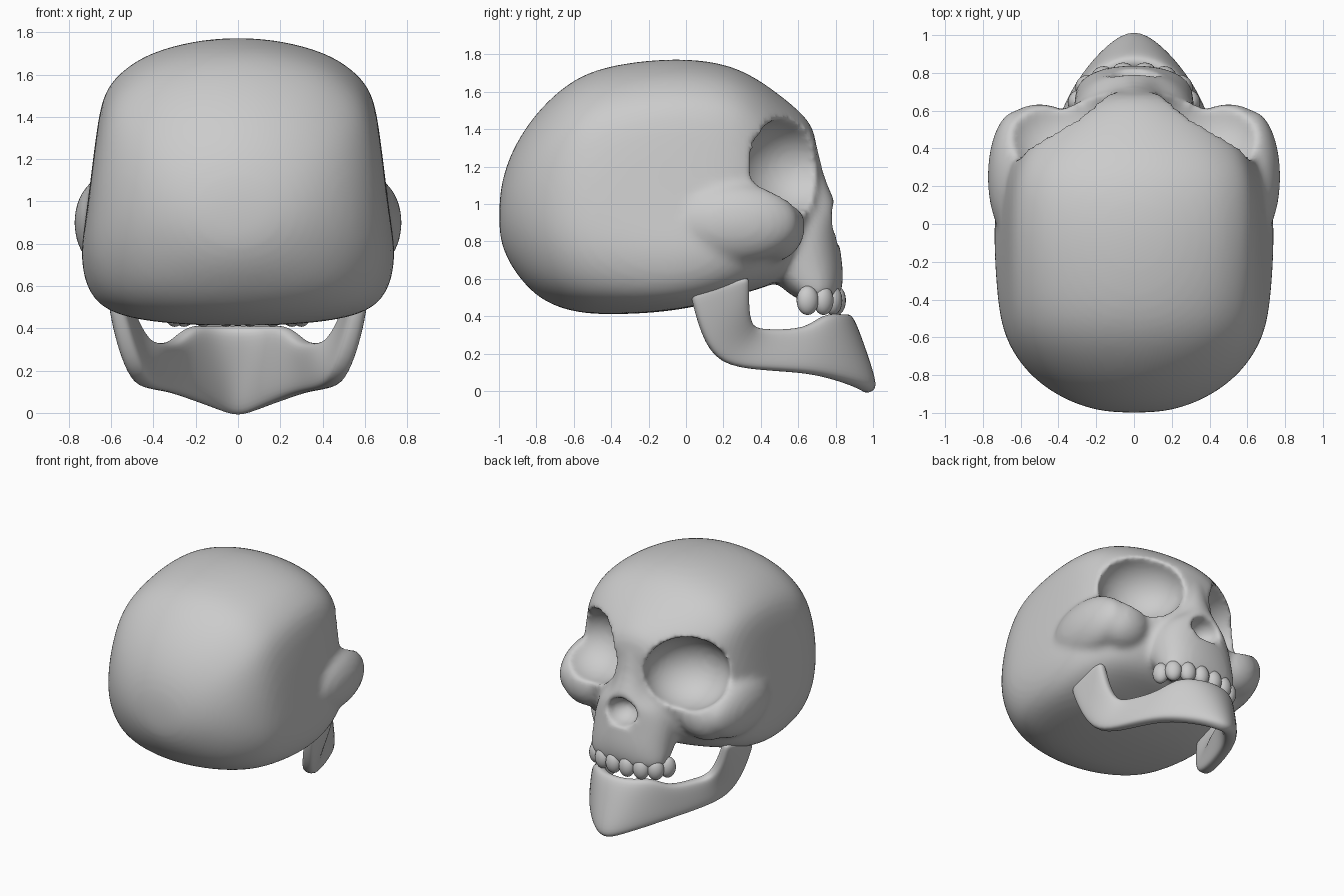
import bpy, bmesh, math
from mathutils import Vector, Matrix

if "Cube" in bpy.data.objects:
    bpy.data.objects.remove(bpy.data.objects["Cube"])


def loft(bm, rings):
    vr = [[bm.verts.new(p) for p in r] for r in rings]
    n = len(vr[0])
    for a, b in zip(vr, vr[1:]):
        for i in range(n):
            j = (i + 1) % n
            bm.faces.new((a[i], a[j], b[j], b[i]))
    bm.faces.new(vr[0])
    bm.faces.new(vr[-1])


def ball(bm, c, r, rz=0.0, u=20, v=14):
    m = Matrix.Translation(c) @ Matrix.Rotation(rz, 4, 'Z') @ Matrix.Diagonal((*r, 1))
    bmesh.ops.create_uvsphere(bm, u_segments=u, v_segments=v, radius=1, matrix=m)


def both(bm, c, r, rz=0.0, **k):
    ball(bm, c, r, rz, **k)
    ball(bm, (-c[0], c[1], c[2]), r, -rz, **k)


def finish(bm, name):
    bmesh.ops.recalc_face_normals(bm, faces=bm.faces[:])
    me = bpy.data.meshes.new(name)
    bm.to_mesh(me)
    bm.free()
    for p in me.polygons:
        p.use_smooth = True
    ob = bpy.data.objects.new(name, me)
    bpy.context.collection.objects.link(ob)
    return ob


def mod(ob, kind, **props):
    m = ob.modifiers.new(kind.lower(), kind)
    for k, v in props.items():
        setattr(m, k, v)
    bpy.context.view_layer.objects.active = ob
    bpy.ops.object.modifier_apply(modifier=m.name)


# braincase: cross-sections along y, boxy in the middle and round at the ends
PROFILE = [(1.78, 0), (1.765, .2), (1.71, .4), (1.64, .52), (1.53, .63), (1.35, .66), (1.13, .685),
           (.9, .715), (.75, .74), (.6, .725), (.48, .66), (.43, .5), (.415, .28), (.41, 0)]


def braincase_ring(y, zb, zt, w, e):
    half = []
    n = len(PROFILE) - 1
    for i, (z, x) in enumerate(PROFILE):
        a = math.pi * i / n
        t = (z - .41) / 1.37 * (1 - e) + (.5 + .5 * math.cos(a)) * e
        s = x / .74 * (1 - e) + math.sin(a) * e
        half.append(Vector((w * s, y, zb + (zt - zb) * t)))
    return half + [Vector((-p.x, p.y, p.z)) for p in half[-2:0:-1]]


SECTIONS = [(-1.0, .84, 1.03, .12, 1), (-.97, .73, 1.19, .27, 1), (-.9, .61, 1.35, .43, .9),
            (-.78, .48, 1.52, .59, .7), (-.6, .415, 1.68, .71, .4), (-.4, .405, 1.75, .74, .2),
            (-.1, .42, 1.785, .75, 0), (.15, .47, 1.77, .74, 0), (.33, .53, 1.71, .70, .1),
            (.5, .57, 1.59, .58, .4), (.62, .72, 1.49, .40, .8), (.71, .95, 1.38, .2, 1)]
bm = bmesh.new()
loft(bm, [braincase_ring(*s) for s in SECTIONS])

# upper jaw and nose bridge: horizontal sections (z, half width, front y, back y)
rings = []
for z, w, yf, yb in [(.47, .29, .81, .62), (.54, .32, .84, .52), (.66, .32, .845, .4), (.8, .33, .82, .3),
                     (.93, .29, .81, .3), (1.0, .17, .81, .3), (1.1, .13, .76, .3),
                     (1.22, .13, .72, .3), (1.42, .13, .69, .3)]:
    r = []
    for i in range(20):
        a = 2 * math.pi * i / 20
        c, s = math.cos(a), math.sin(a)
        f = lambda q: math.copysign(abs(q) ** .85, q)
        r.append(Vector((w * f(c), (yf + yb) / 2 + (yf - yb) / 2 * f(s), z)))
    rings.append(r)
loft(bm, rings)

# cheekbones
both(bm, (.62, .25, .9), (.158, .36, .22))
both(bm, (.5, .46, .88), (.21, .18, .19))
skull = finish(bm, "skull")
mod(skull, 'SUBSURF', levels=2)
mod(skull, 'REMESH', mode='VOXEL', voxel_size=.02)

# eye sockets and nose opening
bm = bmesh.new()
both(bm, (.40, .56, 1.2), (.31, .28, .26), math.radians(-32), u=32, v=20)
ball(bm, (0, .8, .885), (.125, .15, .1), u=32, v=20)
cutter = finish(bm, "socket_cutter")
cutter.hide_render = True
mod(skull, 'BOOLEAN', operation='DIFFERENCE', object=cutter, solver='EXACT')
bpy.data.objects.remove(cutter)
mod(skull, 'REMESH', mode='VOXEL', voxel_size=.02)
mod(skull, 'SMOOTH', factor=.5, iterations=8)
for p in skull.data.polygons:
    p.use_smooth = True

# upper teeth
bm = bmesh.new()
for x, y, r in [(.057, .805, 0), (.165, .785, -15), (.255, .735, -40), (.3, .65, -70)]:
    both(bm, (x, y, .485), (.06, .05, .078), math.radians(r))
finish(bm, "upper_teeth")

# lower jaw: stations of (lower edge, upper edge, thickness) from chin to hinge
JAW = [((0, 1.01, -.02), (0, .855, .41), .11), ((.11, .93, .02), (.13, .83, .41), .11),
       ((.24, .77, .07), (.23, .74, .42), .11), ((.33, .62, .1), (.30, .64, .33), .1),
       ((.41, .4, .11), (.38, .43, .33), .1), ((.47, .17, .14), (.45, .345, .34), .1),
       ((.53, .08, .3), (.52, .335, .47), .1), ((.57, .03, .48), (.56, .34, .59), .09),
       ((.585, .02, .55), (.575, .33, .62), .07)]
st = [(Vector(a), Vector(b), t) for a, b, t in JAW]
flip = lambda p: Vector((-p.x, p.y, p.z))
st = [(flip(a), flip(b), t) for a, b, t in st[:0:-1]] + st
SHAPE = [(0, .28), (.1, .5), (.5, .5), (.9, .45), (1, .25)]
SHAPE = SHAPE + [(u, -v) for u, v in SHAPE[::-1]]
rings = []
for i, (a, b, t) in enumerate(st):
    p, q = st[max(i - 1, 0)], st[min(i + 1, len(st) - 1)]
    d = (q[0] + q[1]) - (p[0] + p[1])
    n = d.cross(b - a).normalized()
    rings.append([a.lerp(b, u) + n * v * t for u, v in SHAPE])
bm = bmesh.new()
loft(bm, rings)
jaw = finish(bm, "lower_jaw")
mod(jaw, 'SUBSURF', levels=2)
